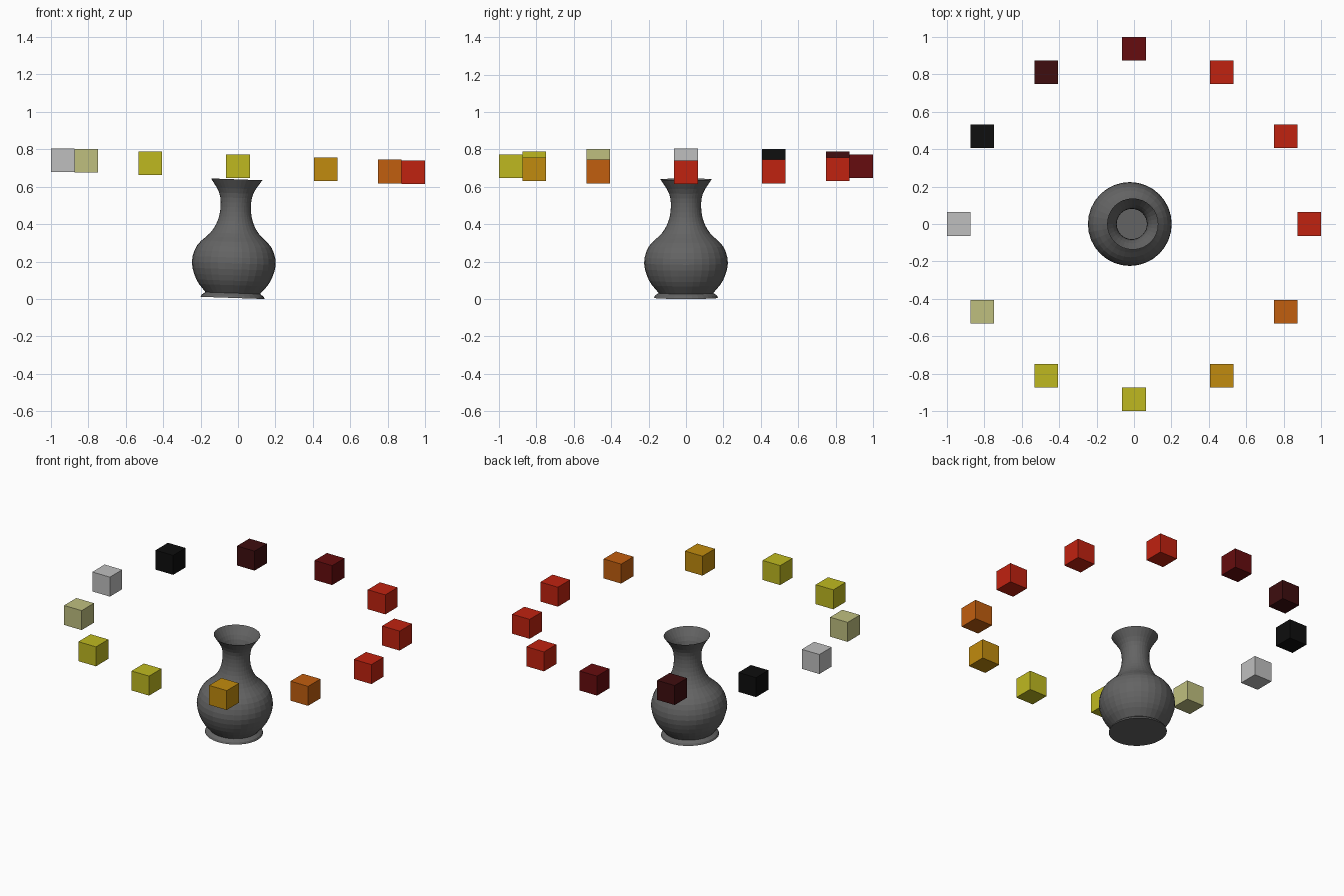
import bpy, bmesh
from math import cos, sin, pi, radians
from mathutils import Matrix, Vector
from mathutils.geometry import interpolate_bezier

cube = bpy.data.objects.get("Cube")
if cube:
    bpy.data.objects.remove(cube, do_unlink=True)


def material(name, rgb):
    """Flat material from display-space 0-255 values, stored as linear."""
    lin = [((c / 255 + 0.055) / 1.055) ** 2.4 if c > 10 else c / 255 / 12.92 for c in rgb]
    mat = bpy.data.materials.new(name)
    mat.use_nodes = True
    mat.diffuse_color = (*lin, 1)
    mat.node_tree.nodes["Principled BSDF"].inputs["Base Color"].default_value = (*lin, 1)
    return mat


def add_object(name, bm, mat):
    mesh = bpy.data.meshes.new(name)
    bm.to_mesh(mesh)
    bm.free()
    mesh.materials.append(mat)
    obj = bpy.data.objects.new(name, mesh)
    bpy.context.collection.objects.link(obj)
    return obj


def smooth_profile(points, steps=4):
    """Catmull-Rom curve through (radius, height) points."""
    pts = [Vector((r, 0, z)) for r, z in points]
    ext = [2 * pts[0] - pts[1]] + pts + [2 * pts[-1] - pts[-2]]
    out = [pts[0]]
    for a, b, c, d in zip(ext, ext[1:], ext[2:], ext[3:]):
        out += interpolate_bezier(b, b + (c - a) / 6, c - (d - b) / 6, c, steps + 1)[1:]
    return out


TILT = radians(2)

# Vase: flared foot, round belly, narrow neck and open flared rim, leaning slightly
foot = [Vector((0, 0, 0)), Vector((0.171, 0, 0)), Vector((0.166, 0, 0.012))]
belly = smooth_profile([(0.146, 0.026), (0.197, 0.092), (0.224, 0.185), (0.199, 0.275),
                        (0.13, 0.345), (0.094, 0.41), (0.081, 0.485), (0.091, 0.56),
                        (0.137, 0.634)], 3)
profile = foot + belly
bm = bmesh.new()
verts = [bm.verts.new(p) for p in profile]
edges = [bm.edges.new(pair) for pair in zip(verts, verts[1:])]
bmesh.ops.spin(bm, geom=verts + edges, cent=(0, 0, 0), axis=(0, 0, 1),
               angle=2 * pi, steps=32, use_duplicate=False)
bmesh.ops.remove_doubles(bm, verts=bm.verts, dist=0.0005)
bmesh.ops.recalc_face_normals(bm, faces=bm.faces)
bm.transform(Matrix.Translation((-0.029, 0, 0.006)) @ Matrix.Rotation(TILT, 4, "Y"))
add_object("vase", bm, material("dark grey", (100, 100, 100)))

# Ring of floating cubes, listed counter-clockwise from +x
palette = {
    "red": (192, 34, 16), "dark red": (102, 12, 14), "maroon": (62, 13, 15),
    "black": (14, 14, 14), "light grey": (191, 191, 191), "pale olive": (191, 191, 127),
    "yellow": (191, 185, 32), "amber": (193, 139, 14), "orange": (193, 94, 15),
}
mats = {name: material(name, rgb) for name, rgb in palette.items()}
order = ["red", "red", "red", "dark red", "maroon", "black", "light grey",
         "pale olive", "yellow", "yellow", "amber", "orange"]
RADIUS, SIZE = 0.937, 0.126
for i, colour in enumerate(order):
    a = i * pi / 6
    x, y = RADIUS * cos(a), RADIUS * sin(a)
    bm = bmesh.new()
    bmesh.ops.create_cube(bm, size=SIZE, matrix=Matrix.Translation((x, y, 0.71 - x * sin(TILT))))
    add_object(f"ring_cube_{i + 1}", bm, mats[colour])
